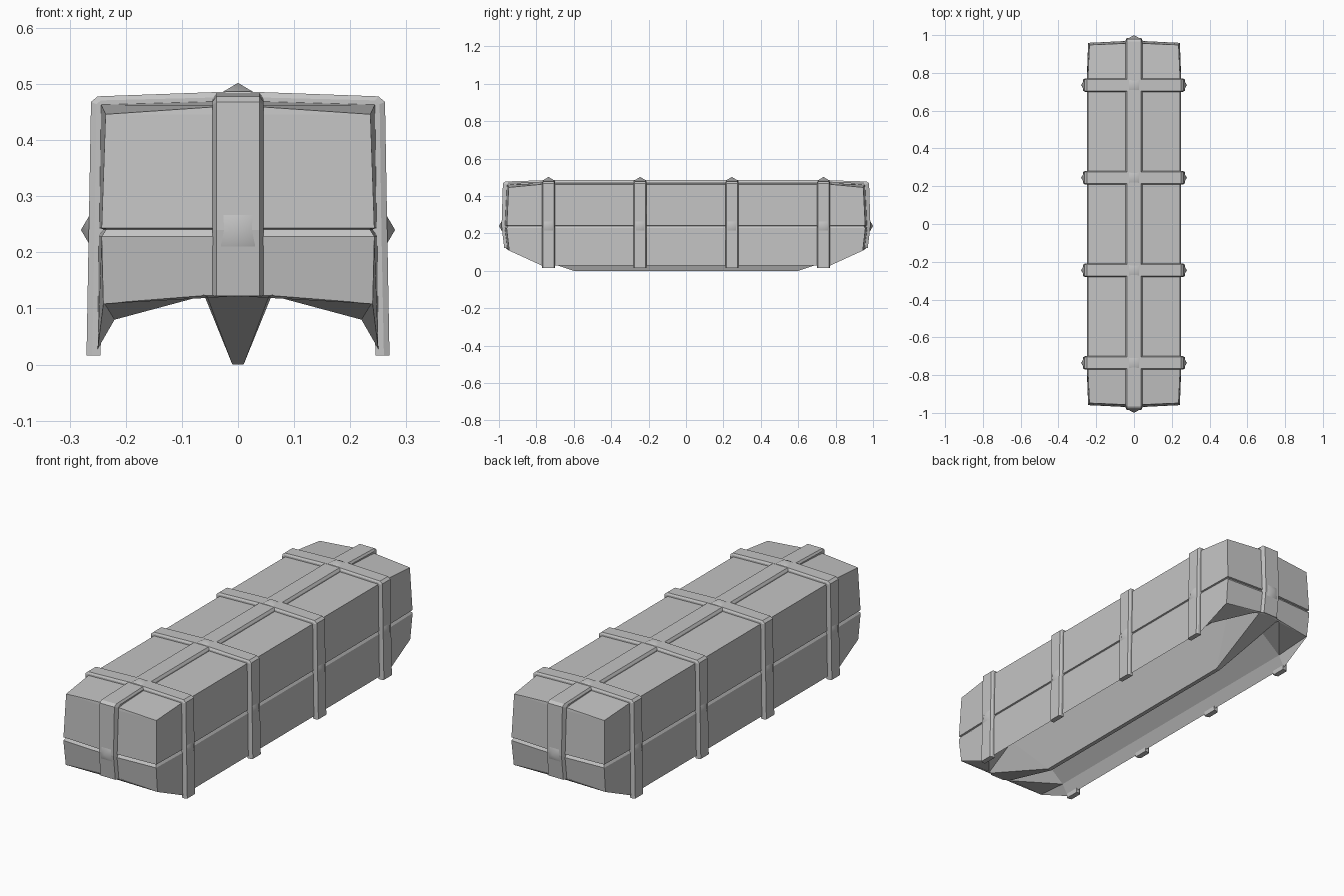
import bpy
import bmesh
from mathutils import Vector

cube = bpy.data.objects.get("Cube")
if cube:
    bpy.data.objects.remove(cube)

grey = bpy.data.materials.new("plain grey")
grey.use_nodes = True
colour = (0.55, 0.55, 0.55, 1)
grey.diffuse_color = colour
grey.node_tree.nodes["Principled BSDF"].inputs["Base Color"].default_value = colour


def finish(name, bm):
    """Weld, orient and store a finished part."""
    bmesh.ops.remove_doubles(bm, verts=bm.verts, dist=0.0001)
    bmesh.ops.recalc_face_normals(bm, faces=bm.faces)
    mesh = bpy.data.meshes.new(name)
    bm.to_mesh(mesh)
    bm.free()
    mesh.materials.append(grey)
    obj = bpy.data.objects.new(name, mesh)
    bpy.context.collection.objects.link(obj)
    return obj


def bridge(bm, a, b, closed=False):
    """Join two rows of vertices with quads."""
    n = len(a)
    for i in range(n if closed else n - 1):
        j = (i + 1) % n
        bm.faces.new((a[i], a[j], b[j], b[i]))


# Half sections (x, z) from the ridge, round the seam, up the channel, to the keel
middle = [(0, .47), (.244, .463), (.247, .243), (.24, .241), (.248, .228),
          (.25, .028), (.22, .08), (.085, .19), (.01, 0)]
end = [(0, .462), (.236, .446), (.243, .243), (.235, .241), (.243, .228),
       (.24, .108), (.238, .109), (.06, .123), (.055, .122)]
end_y = [.958, .948, .958, .95, .959, .945, .944, .96, .965]
KNEE = .77
KEEL = .6


def build_hull():
    bm = bmesh.new()
    for side in (1, -1):
        knee_rows = []
        for s in (-1, 1):
            ends = [bm.verts.new((side * x, s * y, z)) for (x, z), y in zip(end, end_y)]
            knees = [bm.verts.new((side * x, s * (KEEL if i == 8 else KNEE), z))
                     for i, (x, z) in enumerate(middle)]
            knee_rows.append(knees)
            # Tapered end, folding up into the channel
            bridge(bm, ends[:7], knees[:7])
            bridge(bm, ends[7:], knees[7:])
            bm.faces.new((ends[6], ends[7], knees[6]))
            bm.faces.new((ends[7], knees[7], knees[6]))
            # End wall: bows out slightly toward the centre line
            centre = [bm.verts.new((0, s * (y + .012 * (i > 0)), z + (.014 if i == 5 else 0)))
                      for i, ((x, z), y) in enumerate(zip(end[:6], end_y))]
            bridge(bm, ends[1:6], centre[1:6])
            bm.faces.new((ends[0], ends[1], centre[1]))
            keel_top = bm.verts.new((0, s * end_y[8], end[8][1]))
            bm.faces.new((ends[5], ends[6], ends[7], ends[8], keel_top, centre[5]))
            # Flat foot of the keel, running up to the end
            foot = bm.verts.new((0, s * KEEL, 0))
            bm.faces.new((ends[8], knees[8], foot, keel_top))
        bridge(bm, *knee_rows)
        bm.faces.new([row[8] for row in knee_rows]
                     + [bm.verts.new((0, y, 0)) for y in (KEEL, -KEEL)])
    return finish("hull", bm)


def build_strap(name, inner, outer, width, place):
    """Sweep a chamfered strip between an inner and an outer path."""
    bm = bmesh.new()
    rings = []
    for p, q in zip(inner, outer):
        p, q = Vector(p), Vector(q)
        mid = p.lerp(q, .6)
        ring = [(-width, p), (-width, mid), (-width * .85, q),
                (width * .85, q), (width, mid), (width, p)]
        rings.append([bm.verts.new(place(w, *v)) for w, v in ring])
    for a, b in zip(rings, rings[1:]):
        bridge(bm, a, b, True)
    bm.faces.new(rings[0])
    bm.faces.new(rings[-1])
    return finish(name, bm)


def mirrored(half, centre=()):
    return [(-a, b) for a, b in half] + list(centre) + [(a, b) for a, b in reversed(half)]


def build_stud(name, centre, normal, size, height):
    """Low, softly shaded four-sided point on a strap."""
    bm = bmesh.new()
    n = Vector(normal)
    u = Vector((0, 1, 0)) if abs(n.y) < .5 else Vector((1, 0, 0))
    v = n.cross(u)
    c = Vector(centre)
    base = [bm.verts.new(c + u * a * size + v * b * size)
            for a, b in ((-1, -1), (1, -1), (1, 1), (-1, 1))]
    tip = bm.verts.new(c + n * height)
    for i in range(4):
        bm.faces.new((base[i], base[(i + 1) % 4], tip)).smooth = True
    return finish(name, bm)


build_hull()

# Four cross straps with studs on the top and both sides
cross_in = mirrored([(.245, .016), (.24, .24), (.238, .458), (.236, .46)], [(0, .462)])
cross_out = mirrored([(.27, .016), (.266, .24), (.262, .468), (.25, .478)], [(0, .487)])
for i, y in enumerate((-.735, -.245, .245, .735), 1):
    build_strap(f"cross_strap_{i}", cross_in, cross_out, .035,
                lambda w, a, b, y=y: (a, y + w, b))
    build_stud(f"top_stud_{i}", (0, y, .483), (0, 0, 1), .032, .019)
    for side, label in ((1, "left"), (-1, "right")):
        build_stud(f"{label}_stud_{i}", (side * .264, y, .24), (side, 0, 0), .027, .016)

# One long strap over the ridge and down both ends
long_in = mirrored([(.935, .122), (.945, .24), (.935, .455), (.93, .456), (.735, .46)])
long_out = mirrored([(.972, .122), (.986, .24), (.979, .468), (.965, .478), (.735, .485)])
build_strap("long_strap", long_in, long_out, .045, lambda w, a, b: (w, a, b))
for side, label in ((-1, "front"), (1, "back")):
    build_stud(f"{label}_stud", (0, side * .983, .24), (0, side, 0), .03, .017)
